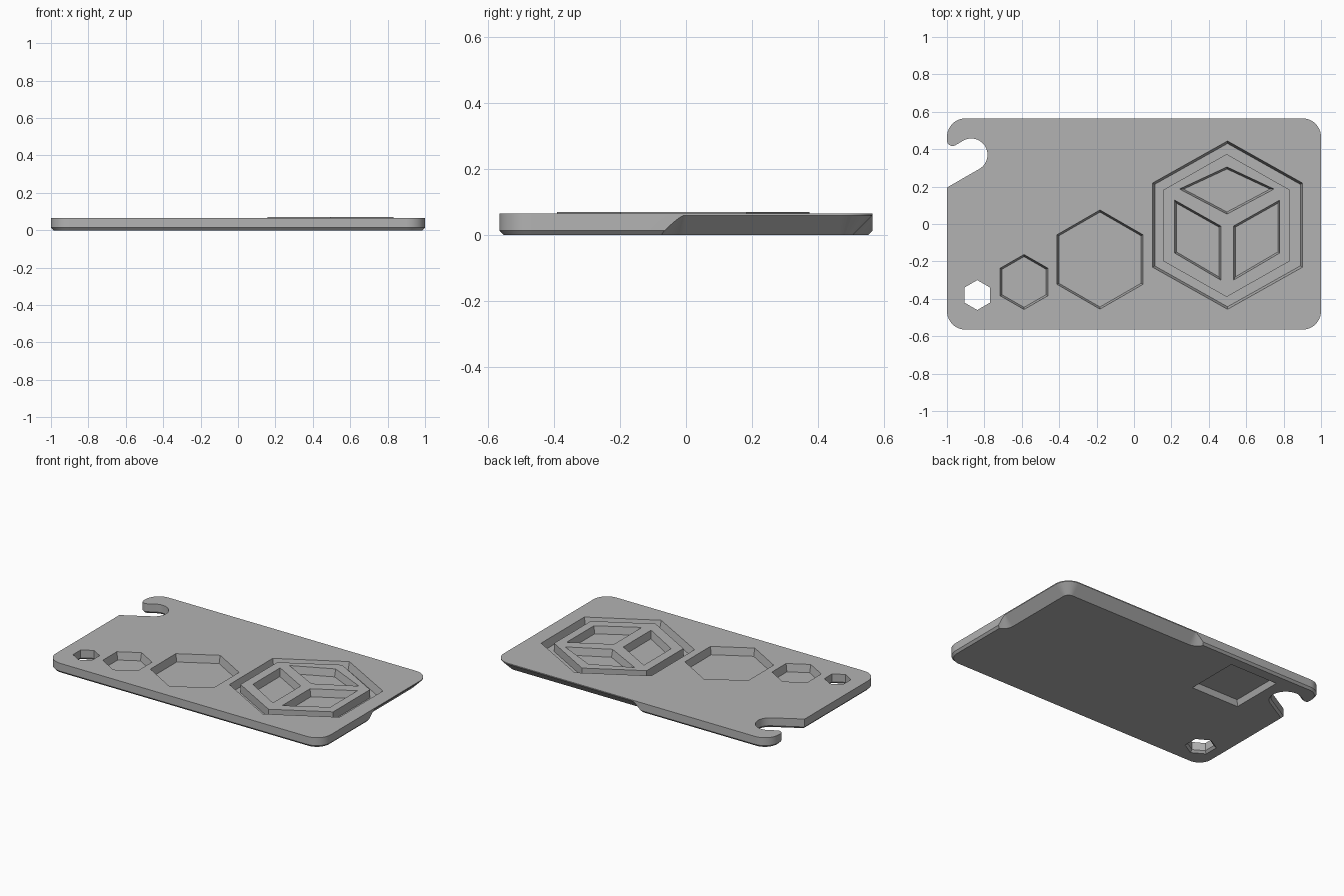
import bpy, bmesh
from math import cos, sin, radians
from mathutils import Vector

if "Cube" in bpy.data.objects:
    bpy.data.objects.remove(bpy.data.objects["Cube"])

TOP = 0.066
HALF_DEPTH = 0.565
CORNER = 0.1
EDGE = 0.013          # small chamfer around the underside

steel = bpy.data.materials.new("brushed_grey")
steel.diffuse_color = (0.45, 0.45, 0.45, 1)
steel.use_nodes = True
steel.node_tree.nodes["Principled BSDF"].inputs["Base Color"].default_value = (0.45, 0.45, 0.45, 1)


def arc(cx, cy, r, start, end, steps=12):
    angles = [radians(start + (end - start) * i / steps) for i in range(steps + 1)]
    return [Vector((cx + r * cos(a), cy + r * sin(a))) for a in angles]


def inset(points, d):
    """Move every side of a counter-clockwise polygon inward by d."""
    result = []
    for i, p in enumerate(points):
        a = (p - points[i - 1]).normalized()
        b = (points[(i + 1) % len(points)] - p).normalized()
        na, nb = Vector((-a.y, a.x)), Vector((-b.y, b.x))
        result.append(p + (na + nb) * d / (1 + na.dot(nb)))
    return result


def loft(name, rings):
    """Solid through (height, points) rings, bottom to top."""
    bm = bmesh.new()
    loops = [[bm.verts.new((p.x, p.y, z)) for p in pts] for z, pts in rings]
    bm.faces.new(loops[0][::-1])
    bm.faces.new(loops[-1])
    for low, high in zip(loops, loops[1:]):
        for i in range(len(low)):
            bm.faces.new((low[i - 1], low[i], high[i], high[i - 1]))
    bmesh.ops.recalc_face_normals(bm, faces=bm.faces)
    mesh = bpy.data.meshes.new(name)
    bm.to_mesh(mesh)
    bm.free()
    mesh.materials.append(steel)
    obj = bpy.data.objects.new(name, mesh)
    bpy.context.scene.collection.objects.link(obj)
    return obj


def prism(name, points, levels):
    return loft(name, [(z, inset(points, d)) for z, d in levels])


def select(obj):
    bpy.ops.object.select_all(action='DESELECT')
    obj.select_set(True)
    bpy.context.view_layer.objects.active = obj


def cut(target, cutter):
    cutter.hide_render = True
    mod = target.modifiers.new("cut", 'BOOLEAN')
    mod.operation = 'DIFFERENCE'
    mod.solver = 'EXACT'
    mod.object = cutter
    select(target)
    bpy.ops.object.modifier_apply(modifier=mod.name)
    bpy.data.objects.remove(cutter)


def pocket(target, points, floor, top, draft=0.01):
    cut(target, prism("pocket_cutter", points, [(floor, draft), (top, 0), (top + 0.03, 0)]))


def hexagon(cx, cy, r, half_width):
    corners = [(0, r), (-half_width, r / 2), (-half_width, -r / 2),
               (0, -r), (half_width, -r / 2), (half_width, r / 2)]
    return [Vector((cx + x, cy + y)) for x, y in corners]


def polygon(coords):
    return [Vector(c) for c in coords]


# Card body with rounded corners and the hook notch on its right edge
cx, cy = 1 - CORNER, HALF_DEPTH - CORNER
outline = (arc(-cx, -cy, CORNER, 180, 270) + arc(cx, -cy, CORNER, 270, 360)
           + arc(cx, cy, CORNER, 0, 90) + arc(-cx, cy, CORNER, 90, 180)
           + arc(-0.97, 0.447, 0.03, 180, 300)
           + arc(-0.87, 0.37, 0.087, 120, -60, 24)
           + polygon([(-1, 0.195)]))
card = prism("card_body", outline, [(0, EDGE), (0.014, 0), (TOP, 0)])

# Wide bevelled blade around the back left corner, with rounded run-outs
GAP = 0.023


def blade_ring(r):
    side, back, bend = 1 + GAP, HALF_DEPTH + GAP, CORNER + GAP
    return (arc(side, 0, r, 180, 360, 24) + arc(cx, cy, bend + r, 0, 90)
            + arc(0, back, r, 90, 270, 24) + arc(cx, cy, bend - r, 90, 0))


BLADE_TOP = 0.06
cut(card, loft("blade_cutter", [(z, blade_ring(GAP + BLADE_TOP - z)) for z in (-0.02, 0.073)]))

# Through hole, chamfered underneath
cut(card, prism("hole_cutter", hexagon(-0.838, -0.38, 0.08, 0.069),
                [(-0.02, -EDGE), (0, -EDGE), (0.014, 0), (0.1, 0)]))

# Hexagonal pockets on the top
FLOOR = 0.016
pocket(card, hexagon(-0.588, -0.31, 0.147, 0.128), FLOOR, TOP)
pocket(card, hexagon(-0.182, -0.19, 0.265, 0.23), FLOOR, TOP)
pocket(card, hexagon(0.5, -0.006, 0.45, 0.401), FLOOR, TOP, 0.012)

# Square recess on the underside
square = polygon([(-0.7, 0.125), (-0.35, 0.125), (-0.35, 0.485), (-0.7, 0.485)])
cut(card, prism("square_cutter", square, [(-0.02, 0), (0, 0), (0.035, 0.015)]))

# Raised hexagon inside the largest pocket, with three diamond pockets
RAISED = 0.07
platform = prism("raised_hexagon", hexagon(0.495, -0.008, 0.382, 0.337), [(FLOOR - 0.002, 0), (RAISED, 0)])
top_diamond = [(0.243, 0.187), (0.497, 0.053), (0.749, 0.187), (0.497, 0.305)]
side_diamond = [(0.217, 0.128), (0.217, -0.155), (0.464, -0.3), (0.464, -0.011)]
mirrored = [(0.996 - x, y) for x, y in side_diamond[::-1]]
for diamond in (top_diamond, side_diamond, mirrored):
    pocket(platform, polygon(diamond), 0.022, RAISED)

for part in (card, platform):
    select(part)
    bpy.ops.object.shade_smooth_by_angle(angle=radians(25))
